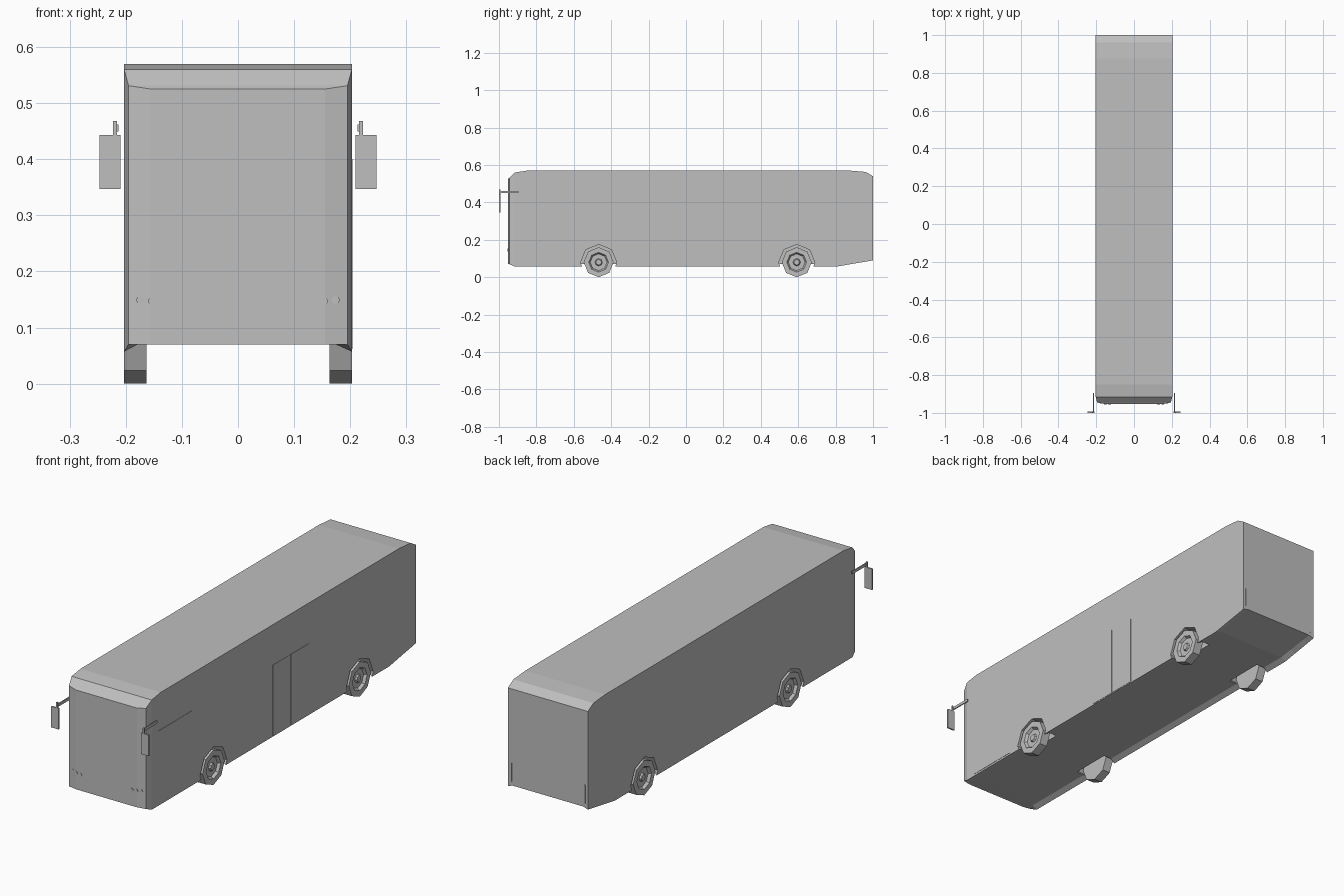
import bpy, bmesh, math
from mathutils import Matrix

if "Cube" in bpy.data.objects:
    bpy.data.objects.remove(bpy.data.objects["Cube"])

grey = bpy.data.materials.new("plain_grey")
grey.diffuse_color = (0.52, 0.52, 0.52, 1)
grey.use_nodes = True
grey.node_tree.nodes["Principled BSDF"].inputs["Base Color"].default_value = grey.diffuse_color


def add_object(name, bm):
    mesh = bpy.data.meshes.new(name)
    bm.to_mesh(mesh)
    bm.free()
    mesh.materials.append(grey)
    ob = bpy.data.objects.new(name, mesh)
    bpy.context.collection.objects.link(ob)
    return ob


def add_box(bm, lo, hi):
    size = [b - a for a, b in zip(lo, hi)]
    mid = [(a + b) / 2 for a, b in zip(lo, hi)]
    bmesh.ops.create_cube(bm, size=1, matrix=Matrix.Translation(mid) @ Matrix.Diagonal((*size, 1)))


def box(name, lo, hi):
    bm = bmesh.new()
    add_box(bm, lo, hi)
    return add_object(name, bm)


def mirrored_box(name, lo, hi):
    box("right_" + name, lo, hi)
    box("left_" + name, (-hi[0], lo[1], lo[2]), (-lo[0], hi[1], hi[2]))


def cylinder(bm, centre, radius, depth, axis, segments):
    rot = Matrix.Rotation(math.pi / 2, 4, axis)
    bmesh.ops.create_cone(bm, cap_ends=True, segments=segments, radius1=radius, radius2=radius,
                          depth=depth, matrix=Matrix.Translation(centre) @ rot)


# Body: lofted rings along y (y, half width, skirt z, floor z, roof z)
rings = [(-0.953, 0.155, 0.070, 0.070, 0.525), (-0.945, 0.195, 0.070, 0.071, 0.531),
         (-0.915, 0.203, 0.057, 0.070, 0.560), (-0.85, 0.203, 0.057, 0.070, 0.570),
         (-0.22, 0.203, 0.057, 0.070, 0.570), (0.807, 0.203, 0.057, 0.070, 0.570),
         (0.875, 0.203, 0.069, 0.080, 0.570), (0.96, 0.203, 0.083, 0.092, 0.563),
         (1.0, 0.203, 0.090, 0.098, 0.540)]
bm = bmesh.new()
loops = []
for y, w, skirt, floor, roof in rings:
    section = [(w, skirt), (w, roof), (-w, roof), (-w, skirt), (-w * 0.88, floor), (w * 0.88, floor)]
    loops.append([bm.verts.new((x, y, z)) for x, z in section])
for a, b in zip(loops, loops[1:]):
    for i in range(6):
        j = (i + 1) % 6
        bm.faces.new((a[i], a[j], b[j], b[i]))
bm.faces.new(loops[0])
bm.faces.new(loops[-1])
bmesh.ops.recalc_face_normals(bm, faces=bm.faces)
body = add_object("body", bm)

# Wheel arches cut into the body
axles = {"front": -0.467, "rear": 0.592}
bm = bmesh.new()
for y in axles.values():
    for s in (-1, 1):
        cylinder(bm, (s * 0.199, y, 0.078), 0.097, 0.12, 'Y', 8)
cutter = add_object("arch_cutter", bm)
cutter.hide_render = True
mod = body.modifiers.new("arches", 'BOOLEAN')
mod.operation = 'DIFFERENCE'
mod.solver = 'EXACT'
mod.object = cutter
bpy.context.view_layer.objects.active = body
bpy.ops.object.modifier_apply(modifier=mod.name)
bpy.data.objects.remove(cutter)

# Front underfloor section faces inward
bm = bmesh.new()
bm.from_mesh(body.data)
bm.normal_update()
inner = [f for f in bm.faces if f.normal.z < -0.5 and f.calc_center_median().z < 0.075
         and -0.86 < f.calc_center_median().y < -0.21]
bmesh.ops.reverse_faces(bm, faces=inner)
bm.to_mesh(body.data)
bm.free()

# Wheels: eight-sided lathe with a recessed rim and raised hub
profile = [(0.163, 0), (0.163, 0.08), (0.203, 0.08), (0.203, 0.053),
           (0.191, 0.045), (0.191, 0.02), (0.199, 0.015), (0.199, 0)]
for place, y in axles.items():
    for side, s in (("right", 1), ("left", -1)):
        bm = bmesh.new()
        verts = [bm.verts.new((s * x, y, 0.08 + r)) for x, r in profile]
        edges = [bm.edges.new(p) for p in zip(verts, verts[1:])]
        bmesh.ops.spin(bm, geom=verts + edges, cent=(0, y, 0.08), axis=(1, 0, 0),
                       angle=math.tau, steps=8)
        bmesh.ops.remove_doubles(bm, verts=bm.verts, dist=0.0005)
        bmesh.ops.recalc_face_normals(bm, faces=bm.faces)
        add_object(f"{place}_{side}_wheel", bm)

# Doors on the right side
box("front_door", (0.202, -0.87, 0.066), (0.2045, -0.62, 0.40))
for i, y in enumerate((-0.04, 0.092)):
    box(f"middle_door_leaf_{i + 1}", (0.202, y, 0.062), (0.2045, y + 0.128, 0.385))

# Headlights
for side, s in (("right", 1), ("left", -1)):
    bm = bmesh.new()
    for x, z, y in ((0.174, 0.149, -0.949), (0.153, 0.147, -0.953), (0.130, 0.144, -0.953)):
        cylinder(bm, (s * x, y, z), 0.007, 0.004, 'X', 16)
    add_object(side + "_headlights", bm)

# Tail lights
mirrored_box("tail_light", (0.183, 0.999, 0.115), (0.19, 1.001, 0.20))

# Mirrors: arm, post and plate
mirrored_box("mirror_arm", (0.213, -0.995, 0.449), (0.218, -0.895, 0.462))
mirrored_box("mirror_post", (0.216, -1.0, 0.443), (0.223, -0.992, 0.468))
mirrored_box("mirror_plate", (0.209, -1.0, 0.347), (0.247, -0.993, 0.443))
